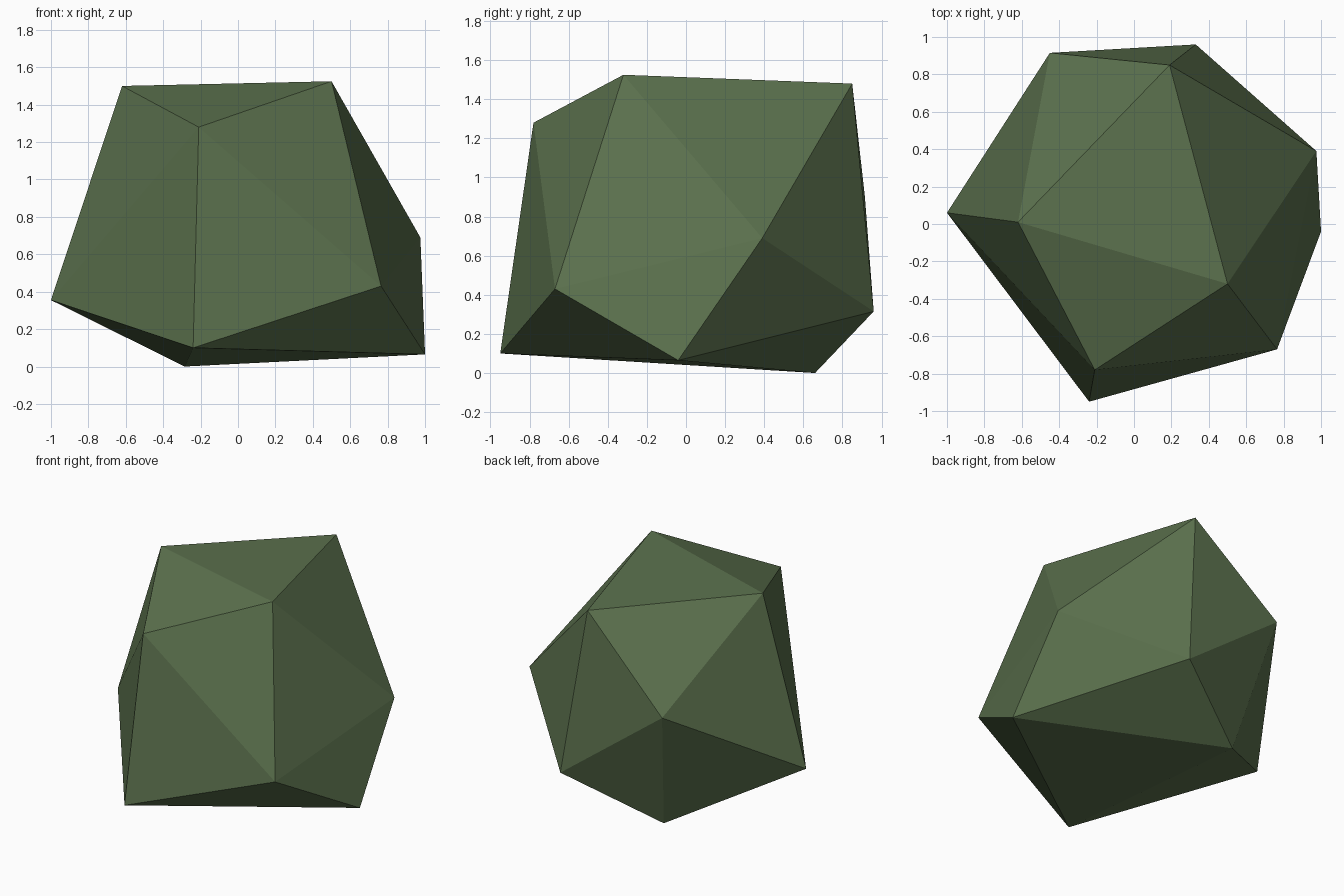
import bpy

if "Cube" in bpy.data.objects:
    bpy.data.objects.remove(bpy.data.objects["Cube"])

# Faceted boulder: a distorted icosahedron made of two poles and two five-point rings
front_pole = (-0.21, -0.78, 1.28)
front_ring = [(-0.62, 0.01, 1.50), (0.50, -0.32, 1.525), (0.765, -0.67, 0.43),
              (-0.24, -0.95, 0.10), (-1.0, 0.06, 0.355)]
back_ring = [(0.19, 0.85, 1.48), (0.975, 0.39, 0.69), (1.0, -0.04, 0.065),
             (-0.285, 0.66, 0.0), (-0.45, 0.915, 0.90)]
back_pole = (0.33, 0.96, 0.315)

verts = [front_pole] + front_ring + back_ring + [back_pole]
faces = []
for i in range(5):
    j = (i + 1) % 5
    a, b, c, d = 1 + i, 1 + j, 6 + i, 6 + j
    faces += [(0, b, a), (a, b, c), (c, b, d), (c, d, 11)]

mesh = bpy.data.meshes.new("boulder")
mesh.from_pydata(verts, [], faces)

# Make all faces point outwards
import bmesh
bm = bmesh.new()
bm.from_mesh(mesh)
bmesh.ops.recalc_face_normals(bm, faces=bm.faces[:])
bm.to_mesh(mesh)
bm.free()

# Moss green stone
moss = bpy.data.materials.new("moss green")
moss.diffuse_color = (0.105, 0.165, 0.075, 1)
moss.use_nodes = True
moss.node_tree.nodes["Principled BSDF"].inputs["Base Color"].default_value = moss.diffuse_color
mesh.materials.append(moss)

boulder = bpy.data.objects.new("boulder", mesh)
bpy.context.collection.objects.link(boulder)
